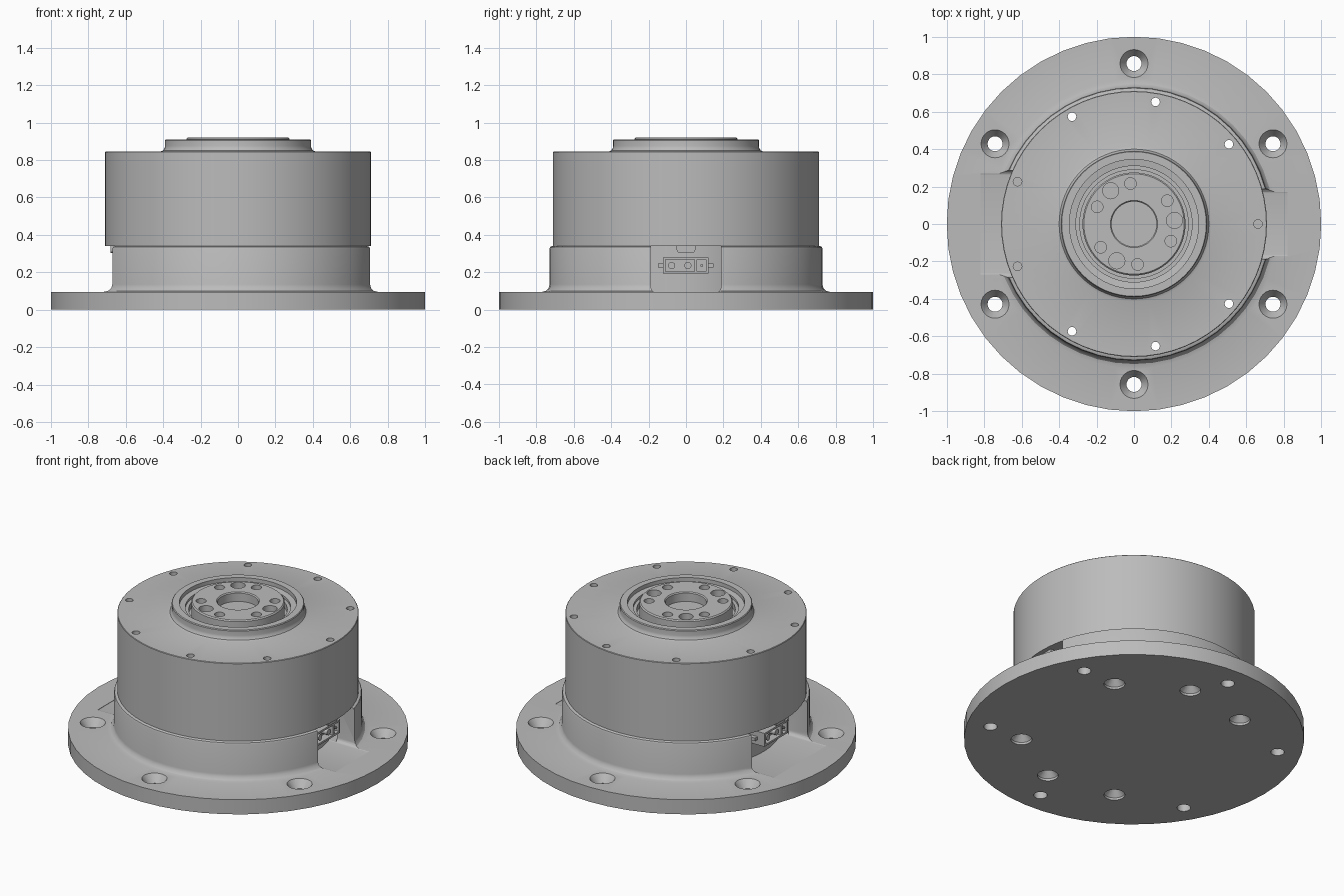
import bpy, bmesh, math
from mathutils import Vector, Matrix

old = bpy.data.objects.get("Cube")
if old:
    bpy.data.objects.remove(old, do_unlink=True)

grey = bpy.data.materials.new("metal_grey")
grey.use_nodes = True
COLOUR = (0.5, 0.5, 0.5, 1)
grey.diffuse_color = COLOUR
grey.node_tree.nodes["Principled BSDF"].inputs["Base Color"].default_value = COLOUR


def lathe(bm, profile, segs, x=0, y=0):
    """Revolve (radius, z) points around a vertical axis; ends lie on the axis."""
    rings = []
    for r, z in profile:
        if r == 0:
            rings.append([bm.verts.new((x, y, z))] * segs)
        else:
            rings.append([bm.verts.new((x + r * math.cos(a), y + r * math.sin(a), z))
                          for a in (math.tau * i / segs for i in range(segs))])
    for lo, hi in zip(rings, rings[1:]):
        for i in range(segs):
            j = (i + 1) % segs
            quad = list(dict.fromkeys((lo[i], lo[j], hi[j], hi[i])))
            bm.faces.new(quad)


def block(bm, lo, hi, bevel=0):
    """Box between two corners, optionally rounding its lower edges along x."""
    lo, hi = Vector(lo), Vector(hi)
    mat = Matrix.Translation((lo + hi) / 2) @ Matrix.Diagonal((*(hi - lo), 1))
    verts = bmesh.ops.create_cube(bm, size=1, matrix=mat)["verts"]
    if bevel:
        edges = {e for v in verts for e in v.link_edges
                 if all(abs(w.co.z - lo.z) < 1e-5 for w in e.verts)
                 and abs(e.verts[0].co.y - e.verts[1].co.y) < 1e-5}
        bmesh.ops.bevel(bm, geom=list(edges), offset=bevel, segments=4,
                        profile=0.5, affect='EDGES')


def finish(bm, name):
    bmesh.ops.recalc_face_normals(bm, faces=bm.faces)
    mesh = bpy.data.meshes.new(name)
    bm.to_mesh(mesh)
    bm.free()
    ob = bpy.data.objects.new(name, mesh)
    bpy.context.collection.objects.link(ob)
    mesh.materials.append(grey)
    return ob


def cut(ob, bm):
    """Subtract the cutter mesh and bake the result."""
    tool = finish(bm, "cutter")
    tool.hide_render = True
    mod = ob.modifiers.new("cut", 'BOOLEAN')
    mod.operation, mod.solver, mod.object = 'DIFFERENCE', 'EXACT', tool
    bpy.context.view_layer.objects.active = ob
    bpy.ops.object.modifier_apply(modifier=mod.name)
    bpy.data.objects.remove(tool, do_unlink=True)


def smooth(ob):
    bpy.ops.object.select_all(action='DESELECT')
    ob.select_set(True)
    bpy.context.view_layer.objects.active = ob
    bpy.ops.object.shade_smooth_by_angle(angle=math.radians(30))


def polar(radius, degrees):
    a = math.radians(degrees)
    return radius * math.cos(a), radius * math.sin(a)


SCREW_R = 0.662
GAP_ANGLES = (0, 160, 200)
screw_angles = range(0, 360, 40)

# Base: mounting flange with an upright ring wall and a filleted foot
bm = bmesh.new()
lathe(bm, [(0, 0), (1, 0), (1, .095), (.77, .095), (.748, .101), (.735, .115), (.73, .135),
           (.73, .325), (.726, .335), (.716, .34), (.61, .34), (.61, .095), (0, .095)], 48)
base = finish(bm, "base_flange")

# Side openings in the ring wall
bm = bmesh.new()
block(bm, (.4, -.187, .093), (.82, .187, .4), .025)
block(bm, (-.82, -.285, .093), (-.4, .285, .4), .025)
cut(base, bm)

# Countersunk flange holes and underside screw holes
bm = bmesh.new()
for k in range(6):
    lathe(bm, [(0, -.1), (.04, -.1), (.04, .045), (.075, .0951), (.075, .2), (0, .2)],
          24, *polar(.857, 30 + 60 * k))
for a in screw_angles:
    if a not in GAP_ANGLES:
        lathe(bm, [(0, -.1), (.062, -.1), (.062, .015), (.023, .06), (.023, .5), (0, .5)],
              20, *polar(SCREW_R, a))
cut(base, bm)
smooth(base)

# Inner core behind the openings
bm = bmesh.new()
lathe(bm, [(0, .08), (.56, .08), (.56, .345), (0, .345)], 48)
smooth(finish(bm, "inner_core"))

# Upper housing with raised collar and stepped groove
bm = bmesh.new()
lathe(bm, [(0, .34), (.71, .34), (.71, .842), (.707, .845), (.415, .845), (.4, .851), (.392, .863),
           (.39, .875), (.39, .905), (.386, .91), (.345, .91), (.345, .885), (.31, .88),
           (.31, .865), (.29, .865), (.29, .83), (0, .83)], 64)
housing = finish(bm, "upper_housing")
bm = bmesh.new()
for a in screw_angles:
    floor = .72 if a in GAP_ANGLES else .2
    lathe(bm, [(0, floor), (.023, floor), (.023, 1), (0, 1)], 20, *polar(SCREW_R, a))
cut(housing, bm)
smooth(housing)

# Output rotor with centre bore and bolt circle
bm = bmesh.new()
lathe(bm, [(0, .8), (.275, .8), (.275, .913), (.268, .92), (.126, .92), (.12, .914),
           (.12, .86), (0, .86)], 64)
rotor = finish(bm, "output_rotor")
bm = bmesh.new()
for k in range(3):
    for offset, r in ((0, .043), (30, .031), (-30, .031)):
        lathe(bm, [(0, .86), (r, .86), (r, 1), (0, 1)], 20,
              *polar(.217, 5 + 120 * k + offset))
cut(rotor, bm)
smooth(rotor)

# Connector sockets and retaining tabs, one in each opening
for side, turn in (("left", 0), ("right", math.pi)):
    bm = bmesh.new()
    block(bm, (.5, -.123, .193), (.65, .12, .28))
    socket = finish(bm, side + "_connector")
    bm = bmesh.new()
    block(bm, (.6, -.11, .205), (.7, .045, .268))
    block(bm, (.6, .06, .205), (.7, .108, .268))
    cut(socket, bm)

    bm = bmesh.new()
    for y, r in ((-.077, .019), (.01, .019), (.084, .008)):
        mat = Matrix.Translation((.615, y, .236)) @ Matrix.Rotation(math.pi / 2, 4, 'Y')
        bmesh.ops.create_cone(bm, cap_ends=True, segments=16, radius1=r, radius2=r,
                              depth=.06, matrix=mat)
    pins = finish(bm, side + "_connector_pins")
    smooth(pins)

    bm = bmesh.new()
    for y in (-.135, .132):
        block(bm, (.53, y - .014, .226), (.6, y + .014, .246))
    ears = finish(bm, side + "_connector_ears")

    bm = bmesh.new()
    block(bm, (.5, -.05, .303), (.68, .05, .342), .018)
    tab = finish(bm, side + "_tab")
    for ob in (socket, pins, ears, tab):
        ob.rotation_euler.z = turn
